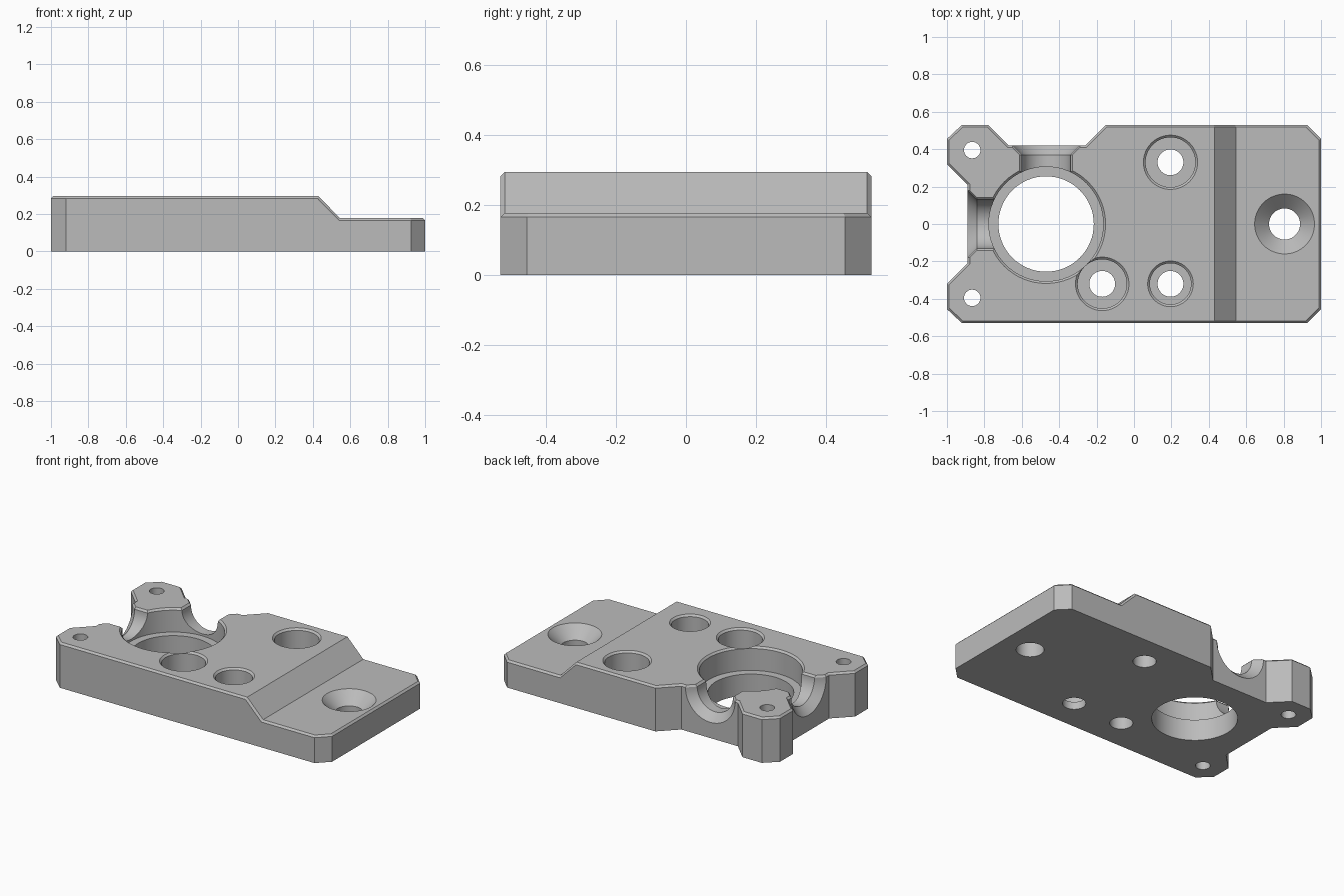
import bpy, bmesh, math
from mathutils import Matrix

cube = bpy.data.objects.get("Cube")
if cube:
    bpy.data.objects.remove(cube, do_unlink=True)

TOP, LOW, RIM = 0.295, 0.178, 0.012
STEP_A, STEP_B = 0.43, 0.545
BORE_X = -0.47

grey = bpy.data.materials.new("plain grey")
grey.use_nodes = True
colour = (0.5, 0.5, 0.5, 1)
grey.diffuse_color = colour
grey.node_tree.nodes["Principled BSDF"].inputs["Base Color"].default_value = colour


def to_object(bm, name):
    bmesh.ops.recalc_face_normals(bm, faces=bm.faces)
    mesh = bpy.data.meshes.new(name)
    bm.to_mesh(mesh)
    bm.free()
    mesh.materials.append(grey)
    obj = bpy.data.objects.new(name, mesh)
    bpy.context.collection.objects.link(obj)
    return obj


def loft(rings, name):
    """Skin a stack of closed rings and cap both ends."""
    bm = bmesh.new()
    rows = [[bm.verts.new(p) for p in ring] for ring in rings]
    n = len(rows[0])
    for a, b in zip(rows, rows[1:]):
        for i in range(n):
            j = (i + 1) % n
            bm.faces.new((a[i], a[j], b[j], b[i]))
    bm.faces.new(rows[0])
    bm.faces.new(rows[-1])
    return to_object(bm, name)


def round_cutter(x, y, profile, name, sides=64):
    """Turned cutter from (radius, height) pairs."""
    turn = [math.tau * i / sides for i in range(sides)]
    return loft([[(x + r * math.cos(t), y + r * math.sin(t), z) for t in turn]
                 for r, z in profile], name)


def stepped_hole(x, y, r_hole, r_head, floor, name):
    """Through hole with a wider head and a chamfered mouth."""
    return round_cutter(x, y, [(r_hole, -0.1), (r_hole, floor), (r_head, floor),
                               (r_head, TOP - RIM), (r_head + RIM * 3, TOP + RIM * 2)], name)


def channel_cutter(name):
    """U-shaped channel along +y with a flared outer end."""
    rings = []
    for y, r in ((0, 0.13), (0.37, 0.13), (0.42, 0.18), (0.46, 0.18)):
        arc = [math.pi + math.pi * i / 32 for i in range(33)]
        ring = [(r * math.cos(t), y, TOP - RIM + r * math.sin(t)) for t in arc]
        ring += [(r + RIM * 3, y, TOP + RIM * 2), (-r - RIM * 3, y, TOP + RIM * 2)]
        rings.append(ring)
    return loft(rings, name)


# Plate outline with notches around the rear left corner post
outline = [(-0.92, 0.53), (-0.78, 0.53), (-0.67, 0.42), (-0.26, 0.42), (-0.15, 0.53),
           (0.925, 0.53), (1, 0.455), (1, -0.455), (0.925, -0.53), (-0.92, -0.53),
           (-1, -0.455), (-1, -0.32), (-0.89, -0.21), (-0.89, 0.21), (-1, 0.32), (-1, 0.455)]
bm = bmesh.new()
bm.faces.new([bm.verts.new((x, y, 0)) for x, y in outline])
for x in (STEP_A, STEP_B):
    bmesh.ops.bisect_plane(bm, geom=bm.verts[:] + bm.edges[:] + bm.faces[:],
                           plane_co=(x, 0, 0), plane_no=(1, 0, 0))
raised = bmesh.ops.extrude_face_region(bm, geom=bm.faces[:], use_keep_orig=True)["geom"]
for v in [g for g in raised if isinstance(g, bmesh.types.BMVert)]:
    t = min(1, max(0, (v.co.x - STEP_A) / (STEP_B - STEP_A)))
    v.co.z = TOP + (LOW - TOP) * t
bmesh.ops.recalc_face_normals(bm, faces=bm.faces)

# Chamfer around the top rim
bm.normal_update()
rim = [e for e in bm.edges if len(e.link_faces) == 2
       and min(abs(f.normal.z) for f in e.link_faces) < 0.1
       and max(f.normal.z for f in e.link_faces) > 0.3]
bmesh.ops.bevel(bm, geom=rim, offset=RIM, segments=1, affect='EDGES', profile=0.5)
bmesh.ops.dissolve_limit(bm, angle_limit=0.01, verts=bm.verts[:], edges=bm.edges[:])
plate = to_object(bm, "mounting_plate")

# Bore, channels, screw holes and countersink
cutters = [
    stepped_hole(BORE_X, 0, 0.255, 0.306, 0.14, "bore_cutter"),
    stepped_hole(0.195, 0.33, 0.069, 0.133, 0.12, "rear_screw_cutter"),
    stepped_hole(-0.17, -0.32, 0.069, 0.131, 0.12, "inner_screw_cutter"),
    stepped_hole(0.195, -0.32, 0.069, 0.11, 0.05, "front_screw_cutter"),
    round_cutter(0.805, 0, [(0.083, -0.1), (0.083, LOW - 0.077), (0.16, LOW),
                            (0.2, LOW + 0.04)], "countersink_cutter"),
]
for y in (-0.395, 0.395):
    cutters.append(round_cutter(-0.865, y, [(0.044, -0.1), (0.044, 0.4)], "pin_cutter", 32))
for angle in (0, math.pi / 2):
    channel = channel_cutter("channel_cutter")
    channel.data.transform(Matrix.Translation((BORE_X, 0, 0)) @ Matrix.Rotation(angle, 4, 'Z'))
    cutters.append(channel)

for c in cutters:
    c.hide_render = True
    mod = plate.modifiers.new(c.name, 'BOOLEAN')
    mod.operation, mod.solver, mod.object = 'DIFFERENCE', 'EXACT', c
evaluated = plate.evaluated_get(bpy.context.evaluated_depsgraph_get())
plate_mesh = bpy.data.meshes.new_from_object(evaluated)
plate.modifiers.clear()
plate.data = plate_mesh
for c in cutters:
    bpy.data.objects.remove(c, do_unlink=True)

# Smooth round walls, keep edges crisp
bpy.ops.object.select_all(action='DESELECT')
plate.select_set(True)
bpy.context.view_layer.objects.active = plate
bpy.ops.object.shade_smooth_by_angle(angle=math.radians(20))
